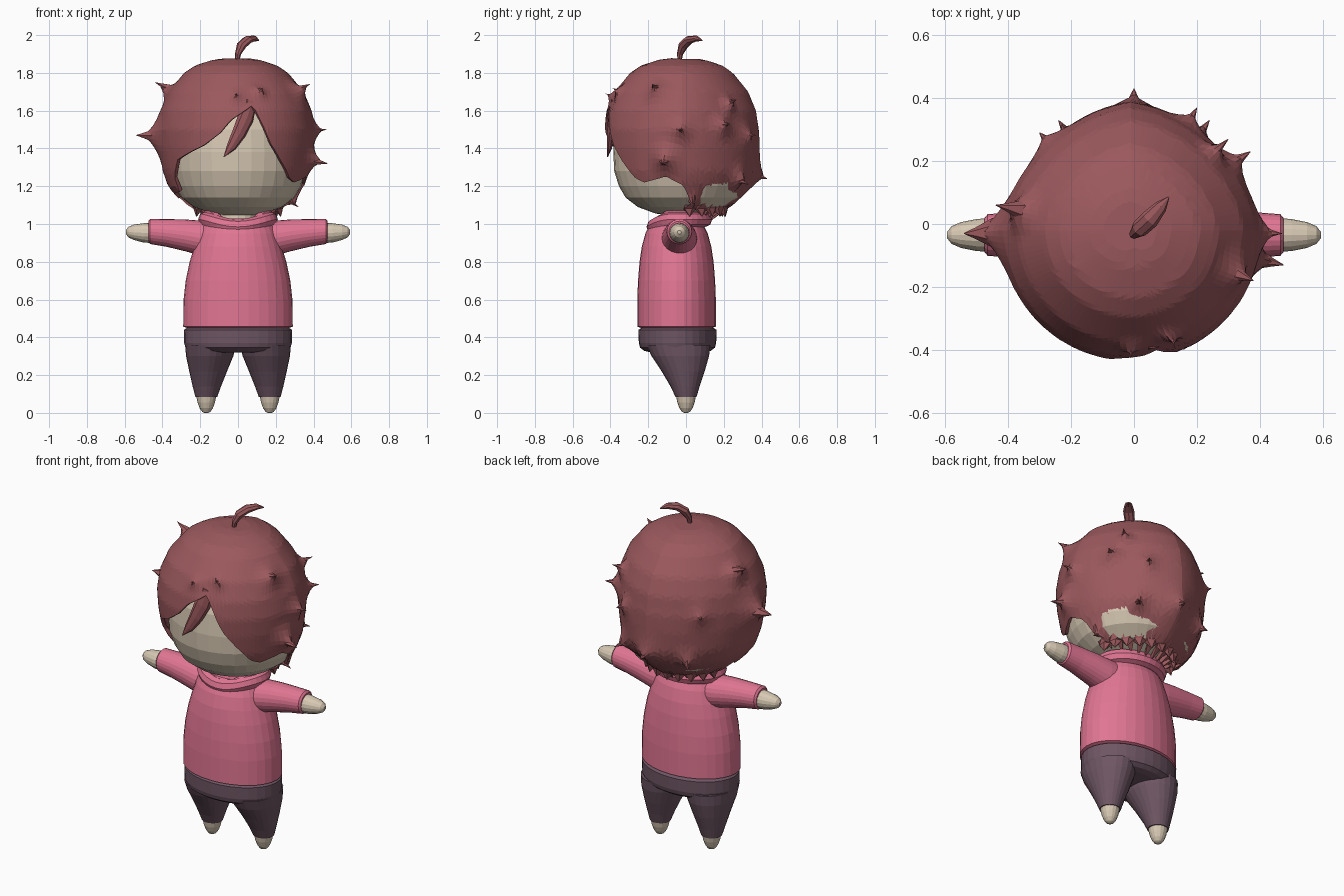
import bpy, bmesh, math
from mathutils import Vector

cube = bpy.data.objects.get("Cube")
if cube:
    bpy.data.objects.remove(cube, do_unlink=True)


def material(name, rgb):
    m = bpy.data.materials.new(name)
    m.use_nodes = True
    m.diffuse_color = (*rgb, 1)
    m.node_tree.nodes["Principled BSDF"].inputs["Base Color"].default_value = (*rgb, 1)
    return m


SKIN = material("skin", (0.68, 0.58, 0.45))
HAIR = material("hair red brown", (0.33, 0.10, 0.11))
PINK = material("sweater pink", (0.75, 0.18, 0.29))
PLUM = material("trousers plum", (0.155, 0.092, 0.125))


def finish(name, bm, mat):
    bmesh.ops.recalc_face_normals(bm, faces=bm.faces)
    mesh = bpy.data.meshes.new(name)
    bm.to_mesh(mesh)
    bm.free()
    mesh.materials.append(mat)
    ob = bpy.data.objects.new(name, mesh)
    bpy.context.collection.objects.link(ob)
    return ob


def bridge(bm, a, b):
    for i in range(len(a)):
        j = (i + 1) % len(a)
        bm.faces.new((a[i], a[j], b[j], b[i]))


def tube(bm, sections, n=32, axis=None):
    """Loft elliptical sections (centre, rx, ry) and cap both ends."""
    rings, pts = [], [Vector(s[0]) for s in sections]
    for k, (c, rx, ry) in enumerate(sections):
        d = axis or (pts[min(k + 1, len(pts) - 1)] - pts[max(k - 1, 0)])
        q = Vector(d).to_track_quat('Z', 'Y')
        angles = [math.tau * i / n for i in range(n)]
        rings.append([bm.verts.new(pts[k] + q @ Vector((rx * math.cos(t), ry * math.sin(t), 0)))
                      for t in angles])
    for a, b in zip(rings, rings[1:]):
        bridge(bm, a, b)
    bm.faces.new(rings[0])
    bm.faces.new(rings[-1])


def loft(name, sections, mat, n=32, axis=(0, 0, 1)):
    bm = bmesh.new()
    tube(bm, sections, n, axis)
    return finish(name, bm, mat)


def lerp_table(table, x):
    if x <= table[0][0]:
        return table[0][1]
    for (x0, y0), (x1, y1) in zip(table, table[1:]):
        if x <= x1:
            return y0 + (y1 - y0) * (x - x0) / (x1 - x0)
    return table[-1][1]


# Head and neck
head = [(1.045, .06), (1.055, .14), (1.09, .235), (1.14, .3), (1.2, .335), (1.28, .36),
        (1.38, .365), (1.5, .355), (1.6, .32), (1.7, .25), (1.78, .15)]
loft("head", [((0, -.02, z), r, r) for z, r in head], SKIN)
loft("neck", [((0, -.03, .95), .1, .08), ((0, -.02, 1.1), .09, .08)], SKIN, 16)

# Sweater body
body = [(.45, .27, .19), (.457, .29, .208), (.6, .288, .208), (.7, .277, .204), (.8, .256, .196),
        (.88, .232, .184), (.95, .21, .165), (1.0, .19, .14), (1.03, .15, .11)]
loft("sweater_body", [((0, -.05, z), rx, ry) for z, rx, ry in body], PINK)

# Trousers hip
hip = [(.32, .19, .14), (.328, .25, .175), (.345, .278, .198), (.37, .285, .205),
       (.44, .286, .206), (.45, .27, .19)]
loft("trousers_hip", [((0, -.045, z), rx, ry) for z, rx, ry in hip], PLUM)

# Limbs
for side, s in (("left", 1), ("right", -1)):
    loft(side + "_trouser_leg", [((s * x, y, z), rx, ry) for x, y, z, rx, ry in (
        (.168, 0, .085, .058, .056), (.165, -.005, .14, .075, .077),
        (.158, -.015, .22, .1, .114), (.15, -.03, .3, .125, .152),
        (.145, -.04, .36, .135, .17))], PLUM, 24)
    loft(side + "_foot", [((s * .168, 0, z), r, r) for z, r in (
        (0, .01), (.006, .022), (.025, .035), (.055, .046), (.1, .055))], SKIN, 16)
    loft(side + "_sleeve", [((s * x, -.035, z), r, r) for x, z, r in (
        (.12, .92, .095), (.2, .926, .092), (.28, .94, .084), (.38, .953, .073),
        (.465, .96, .066), (.475, .96, .055))], PINK, 24, (s, 0, 0))
    loft(side + "_hand", [((s * x, -.035, z), r, r) for x, z, r in (
        (.45, .953, .054), (.5, .953, .051), (.55, .956, .041),
        (.58, .957, .028), (.594, .957, .01))], SKIN, 16, (s, 0, 0))


# Folded collar, dipping to a point at the front
def collar(name, rx, ry, z, thick, dip):
    bm = bmesh.new()
    n, m = 32, 8
    rings = []
    for i in range(n):
        t = math.tau * i / n
        drop = dip * max(0, math.cos(t)) ** 3
        ring = []
        for k in range(m):
            p = math.tau * k / m
            r = thick * math.cos(p)
            ring.append(bm.verts.new(((rx + r) * math.sin(t), -.035 - (ry + r) * math.cos(t),
                                      z - drop + 1.1 * thick * math.sin(p))))
        rings.append(ring)
    for i in range(n):
        bridge(bm, rings[i], rings[(i + 1) % n])
    finish(name, bm, PINK)


collar("collar_outer_fold", .174, .137, 1.025, .037, .04)
collar("collar_inner_fold", .155, .118, 1.055, .03, .08)

# Hair shell: hem height by angle from the front, radius by height
HEM = [(-180, 1.05), (-130, 1.06), (-105, 1.1), (-85, 1.16), (-62, 1.17), (-60, 1.24),
       (-51, 1.34), (-25, 1.415), (-12, 1.48), (-4, 1.55), (13, 1.63), (19, 1.54), (26, 1.43),
       (36, 1.34), (49, 1.24), (57, 1.22), (77, 1.25), (92, 1.2), (97, 1.1), (130, 1.06), (180, 1.05)]
RADIUS = [(1.03, .16), (1.1, .27), (1.15, .32), (1.2, .36), (1.28, .388), (1.4, .408),
          (1.5, .415), (1.6, .4), (1.7, .358), (1.8, .275), (1.84, .215), (1.87, .12), (1.88, .04)]
# Pointed tufts pulled out of the hair: tip position and reach of the flare
TUFTS = [((-.44, .06, 1.75), .1), ((-.54, -.03, 1.47), .17), ((.38, -.18, 1.74), .11),
         ((.47, -.03, 1.5), .1), ((.475, -.13, 1.32), .12), ((.37, .23, 1.53), .11),
         ((.3, .27, 1.66), .08), ((.2, .37, 1.47), .1), ((-.3, .29, 1.5), .13),
         ((0, .43, 1.24), .15), ((-.01, -.425, 1.69), .07), ((.13, -.39, 1.72), .06),
         ((.32, .04, 1.09), .08), ((-.24, .33, 1.2), .1), ((.24, .33, 1.21), .1)]
TUFTS = [(Vector(tip), reach) for tip, reach in TUFTS]
CENTRE = Vector((-.01, -.02, 1.45))


def hair_shell():
    bm = bmesh.new()
    cols, rows = 120, 32
    rings = []
    for j in range(rows):
        t = .04 + .96 * j / (rows - 1)
        ring = []
        for i in range(cols):
            deg = 360 * i / cols - 180
            hem = lerp_table(HEM, deg)
            if abs(deg) > 95:
                hem += (-.03, -.01, .02, .03, .01)[i % 5]      # ragged nape
            z = 1.88 - (1.88 - hem) * t ** 1.5
            a = math.radians(deg)
            rear = max(0, -math.cos(a))
            bulge = .06 * rear * max(0, 1 - abs(z - 1.27) / .25)
            r = lerp_table(RADIUS, z) * (1 + bulge - .13 * rear * abs(math.sin(a)) - .025 * rear)
            p = Vector((r * math.sin(a) - .01, -.02 - r * math.cos(a), z))
            for tip, reach in TUFTS:
                away = (p - CENTRE).angle(tip - CENTRE) * .42
                if away < reach:
                    p = p.lerp(tip, .8 * (1 - away / reach) ** 2)
            ring.append(bm.verts.new(p))
        rings.append(ring)
    for a, b in zip(rings, rings[1:]):
        bridge(bm, a, b)
    bm.faces.new(rings[0])
    ob = finish("hair_shell", bm, HAIR)
    mod = ob.modifiers.new("thickness", 'SOLIDIFY')
    mod.thickness = .02
    mod.offset = -1


hair_shell()

# Sharp ends of the tufts
bm = bmesh.new()
for tip, reach in TUFTS:
    core = Vector((-.01, -.02, tip.z + (1.45 - tip.z) * .6))
    steps = ((.3, .45), (.16, .26), (.07, .11), (0, .01))
    tube(bm, [(tip.lerp(core, f), reach * k, reach * k * .8) for f, k in steps], 6)
# Small locks along the nape
for deg in range(100, 270, 17):
    a = math.radians(deg)
    out = Vector((math.sin(a), -math.cos(a), 0))
    root = Vector((0, -.02, 1.12)) + out * .22
    tube(bm, [(root, .05, .04), (root + Vector((0, 0, -.04)), .035, .025),
              (root + out * .01 + Vector((0, 0, -.08)), .002, .002)], 5)
finish("hair_tufts", bm, HAIR)

# Fringe lock crossing the face
loft("fringe_lock", [((.07, -.375, 1.65), .018, .035), ((.04, -.388, 1.56), .022, .045),
                     ((.005, -.398, 1.48), .02, .038), ((-.035, -.405, 1.41), .014, .026),
                     ((-.075, -.415, 1.355), .002, .002)], HAIR, 8, None)

# Curled lock on the crown
loft("crown_lock", [((-.005, -.035, 1.85), .009, .009), ((0, -.032, 1.9), .016, .016),
                    ((.018, -.015, 1.945), .028, .024), ((.05, .015, 1.974), .03, .022),
                    ((.085, .055, 1.982), .021, .016), ((.11, .085, 1.972), .003, .003)],
     HAIR, 8, None)
